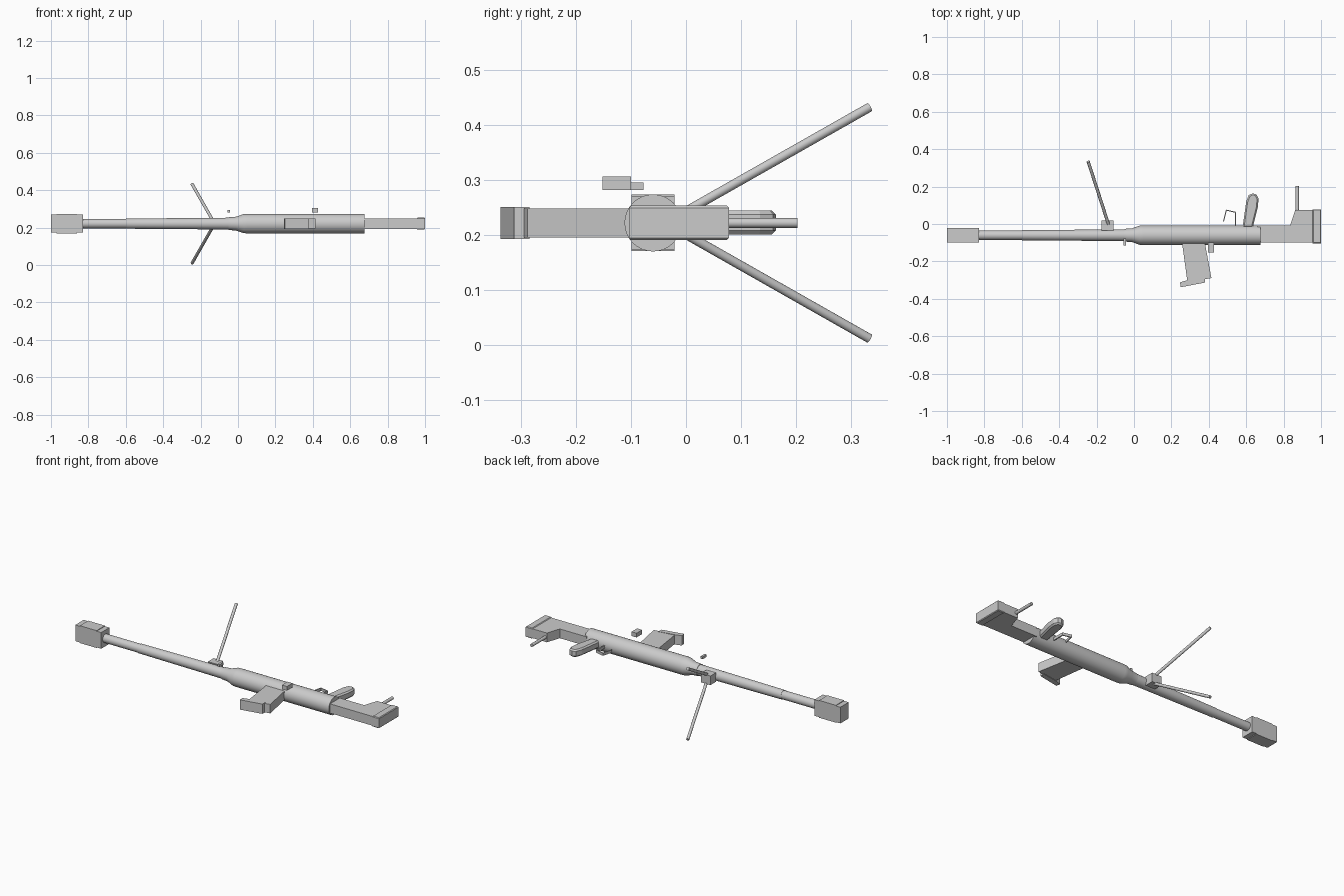
import bpy, bmesh
from math import pi
from mathutils import Vector

if "Cube" in bpy.data.objects:
    bpy.data.objects.remove(bpy.data.objects["Cube"])

AY, AZ = -0.06, 0.2215  # barrel axis

grey = bpy.data.materials.new("plain grey")
grey.use_nodes = True
grey.diffuse_color = (0.6, 0.6, 0.6, 1)
grey.node_tree.nodes["Principled BSDF"].inputs["Base Color"].default_value = (0.6, 0.6, 0.6, 1)


def finish(name, bm, smooth=False):
    bmesh.ops.recalc_face_normals(bm, faces=bm.faces)
    mesh = bpy.data.meshes.new(name)
    bm.to_mesh(mesh)
    bm.free()
    mesh.materials.append(grey)
    obj = bpy.data.objects.new(name, mesh)
    bpy.context.collection.objects.link(obj)
    if smooth:
        bpy.ops.object.select_all(action="DESELECT")
        obj.select_set(True)
        bpy.context.view_layer.objects.active = obj
        bpy.ops.object.shade_smooth_by_angle(angle=0.6)
    return obj


def slab(name, outline, z0, z1, bevel=0):
    """Extrude an xy outline from z0 to z1."""
    bm = bmesh.new()
    face = bm.faces.new([bm.verts.new((x, y, z0)) for x, y in outline])
    new = bmesh.ops.extrude_face_region(bm, geom=[face])["geom"]
    top = [v for v in new if isinstance(v, bmesh.types.BMVert)]
    bmesh.ops.translate(bm, verts=top, vec=(0, 0, z1 - z0))
    if bevel:
        rim = [e for e in bm.edges if abs(e.verts[0].co.z - e.verts[1].co.z) < 1e-6]
        bmesh.ops.bevel(bm, geom=rim, offset=bevel, segments=1, affect="EDGES")
    return finish(name, bm)


def box(name, x0, x1, y0, y1, z0, z1, bevel=0):
    return slab(name, [(x0, y0), (x1, y0), (x1, y1), (x0, y1)], z0, z1, bevel)


def lathe(name, profile):
    """Spin (x, radius) pairs about the barrel axis."""
    bm = bmesh.new()
    verts = [bm.verts.new((x, AY, AZ + r)) for x, r in profile]
    edges = [bm.edges.new(p) for p in zip(verts, verts[1:])]
    bmesh.ops.spin(bm, geom=verts + edges, cent=(0, AY, AZ), axis=(1, 0, 0),
                   angle=2 * pi, steps=32)
    bmesh.ops.remove_doubles(bm, verts=bm.verts, dist=1e-5)
    return finish(name, bm, True)


def rod(name, a, b, r, sides=16):
    a, b = Vector(a), Vector(b)
    bm = bmesh.new()
    bmesh.ops.create_cone(bm, cap_ends=True, segments=sides, radius1=r, radius2=r,
                          depth=(b - a).length)
    bm.transform((b - a).to_track_quat("Z", "Y").to_matrix().to_4x4())
    bmesh.ops.translate(bm, verts=bm.verts, vec=(a + b) / 2)
    return finish(name, bm, True)


# Barrel and receiver tube
lathe("barrel", [(-0.84, 0), (-0.84, 0.025), (-0.6, 0.025), (-0.6, 0.027),
                 (-0.1, 0.031), (-0.02, 0.032), (-0.02, 0)])
lathe("receiver", [(-0.05, 0), (-0.05, 0.034), (-0.01, 0.037), (0.03, 0.051),
                   (0.05, 0.052), (0.675, 0.052), (0.675, 0)])

# Muzzle brake with thin raised panels on both flat sides
box("muzzle_brake", -1, -0.83, -0.099, -0.021, AZ - 0.048, AZ + 0.048)
for side, s in (("upper", 1), ("lower", -1)):
    z0, z1 = sorted((AZ + s * 0.045, AZ + s * 0.0515))
    box(side + "_muzzle_panel", -0.97, -0.86, -0.099, -0.021, z0, z1)

# Stock, butt pad and rear monopod
slab("stock", [(0.66, -0.1), (0.96, -0.1), (0.96, 0.075), (0.862, 0.075),
               (0.835, -0.008), (0.66, -0.008)], 0.194, 0.249)
box("butt_pad", 0.955, 1, -0.104, 0.078, 0.19, 0.253, 0.004)
rod("monopod", (0.873, 0.06, AZ), (0.873, 0.203, AZ), 0.009)

# Pistol grip
slab("pistol_grip", [(0.58, -0.02), (0.635, -0.02), (0.662, 0.09), (0.666, 0.135),
                     (0.655, 0.158), (0.635, 0.164), (0.614, 0.155), (0.6, 0.12)],
     0.2, 0.2445, 0.008)

# Trigger guard strap
slab("trigger_guard", [(0.476, 0.015), (0.492, 0.077), (0.546, 0.065), (0.546, -0.02),
                       (0.54, -0.02), (0.54, 0.06), (0.496, 0.071), (0.481, 0.013)],
     AZ - 0.008, AZ + 0.008)

# Magazine with its base plate
slab("magazine", [(0.254, -0.08), (0.375, -0.08), (0.414, -0.289), (0.286, -0.312)],
     0.195, 0.248)
slab("magazine_base", [(0.286, -0.3), (0.38, -0.285), (0.38, -0.313), (0.25, -0.338),
                       (0.246, -0.312)], 0.192, 0.25)

# Offset sights
box("rear_sight", 0.395, 0.428, -0.152, -0.1, 0.281, 0.306)
box("front_sight", -0.056, -0.042, -0.114, -0.077, 0.281, 0.295)

# Bipod
box("bipod_mount", -0.173, -0.11, -0.035, 0.018, AZ - 0.027, AZ + 0.027)
for side, s in (("upper", 1), ("lower", -1)):
    rod(side + "_bipod_leg", (-0.137, 0, AZ + s * 0.021),
        (-0.245, 0.334, AZ + s * 0.2105), 0.0085)
